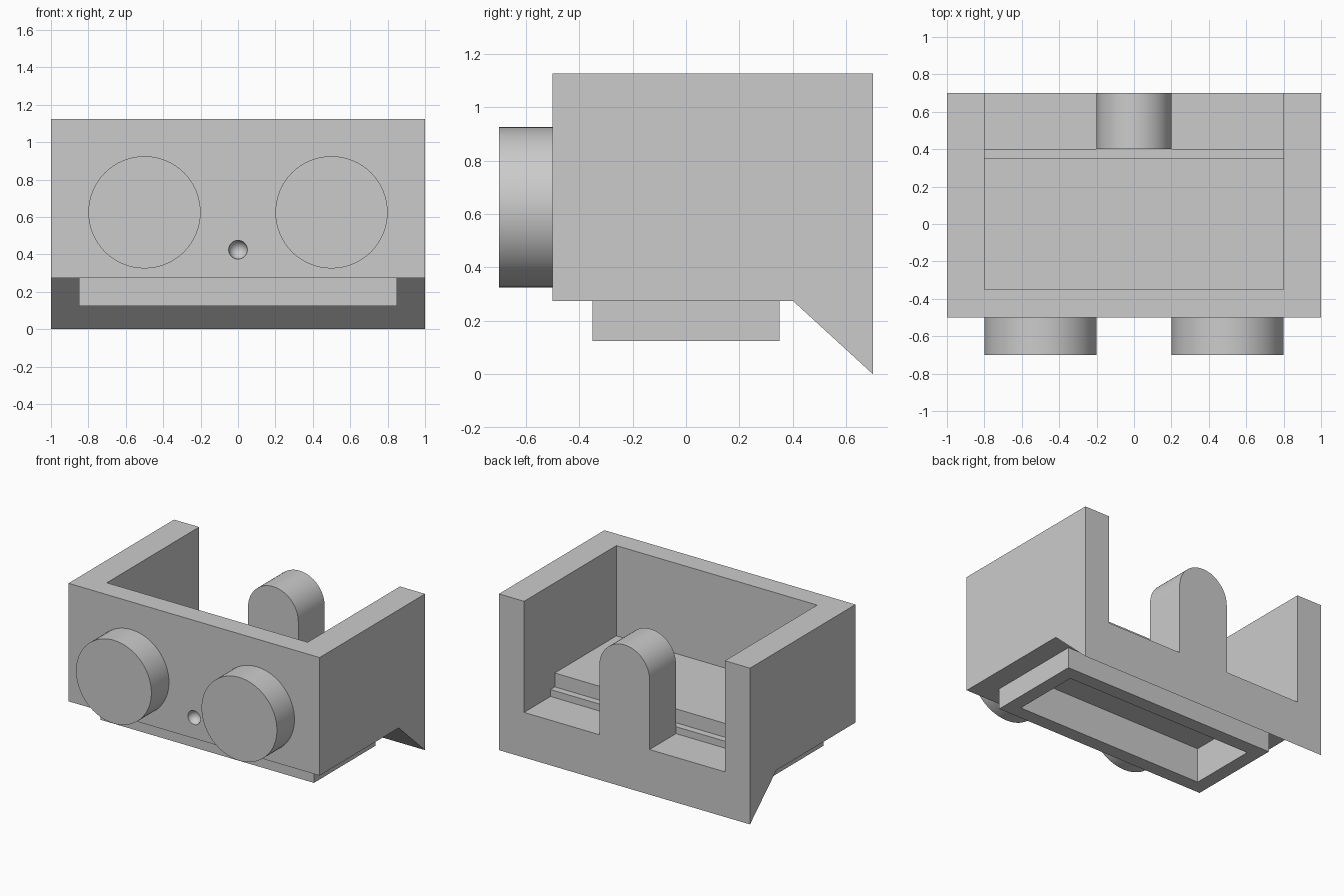
import bpy
import bmesh
import math
from mathutils import Vector

if "Cube" in bpy.data.objects:
    bpy.data.objects.remove(bpy.data.objects["Cube"], do_unlink=True)

GREY = (0.6, 0.6, 0.6, 1.0)
grey = bpy.data.materials.new("light_grey")
grey.use_nodes = True
grey.diffuse_color = GREY
grey.node_tree.nodes["Principled BSDF"].inputs["Base Color"].default_value = GREY


def add_object(name, bm):
    bmesh.ops.recalc_face_normals(bm, faces=bm.faces)
    mesh = bpy.data.meshes.new(name)
    bm.to_mesh(mesh)
    bm.free()
    mesh.materials.append(grey)
    obj = bpy.data.objects.new(name, mesh)
    bpy.context.collection.objects.link(obj)
    return obj


def prism(name, points, sweep):
    """Closed outline of 3D points swept along a vector."""
    bm = bmesh.new()
    face = bm.faces.new([bm.verts.new(p) for p in points])
    swept = bmesh.ops.extrude_face_region(bm, geom=[face])
    verts = [v for v in swept["geom"] if isinstance(v, bmesh.types.BMVert)]
    bmesh.ops.translate(bm, verts=verts, vec=Vector(sweep))
    return add_object(name, bm)


def side_prism(name, outline, half_width):
    """(y, z) outline swept evenly across x."""
    return prism(name, [(-half_width, y, z) for y, z in outline], (2 * half_width, 0, 0))


def box(name, half_x, half_y, z0, z1):
    outline = [(-half_y, z0), (half_y, z0), (half_y, z1), (-half_y, z1)]
    return side_prism(name, outline, half_x)


def arc(cx, cz, radius, sweep, steps, y):
    return [(cx + radius * math.cos(sweep * i / steps), y,
             cz + radius * math.sin(sweep * i / steps)) for i in range(steps + 1)]


def smooth(obj):
    bpy.ops.object.select_all(action="DESELECT")
    obj.select_set(True)
    bpy.context.view_layer.objects.active = obj
    bpy.ops.object.shade_smooth_by_angle(angle=math.radians(30))


def combine(target, tool, operation):
    mod = target.modifiers.new(operation, "BOOLEAN")
    mod.operation = operation
    mod.solver = "EXACT"
    mod.object = tool
    bpy.context.view_layer.objects.active = target
    bpy.ops.object.modifier_apply(modifier=mod.name)
    bpy.data.objects.remove(tool, do_unlink=True)


# Housing block with the sloping lip under its back edge
BASE, TOP, FRONT, BACK = 0.275, 1.125, -0.5, 0.7
housing = side_prism("housing", [(FRONT, BASE), (0.4, BASE), (BACK, 0), (BACK, TOP), (FRONT, TOP)], 1.0)

# Tray opening: raised floor, small step and low back sill
combine(housing, side_prism("tray_cutter", [
    (-0.35, 0.475), (0.35, 0.475), (0.35, 0.375), (0.4, 0.375),
    (0.4, 0.325), (0.9, 0.325), (0.9, 1.4), (-0.35, 1.4)], 0.8), "DIFFERENCE")

# Hollow foot frame below
combine(housing, box("foot_frame", 0.85, 0.35, 0.125, 0.3), "UNION")
combine(housing, box("foot_cutter", 0.75, 0.25, 0.0, 0.375), "DIFFERENCE")

# Round-topped post on the back sill
post = [(-0.2, 0.4, 0.3), (0.2, 0.4, 0.3)] + arc(0, 0.825, 0.2, math.pi, 32, 0.4)
combine(housing, prism("post", post, (0, 0.3, 0)), "UNION")

# Small round dimple in the front
bm = bmesh.new()
bmesh.ops.create_uvsphere(bm, u_segments=32, v_segments=16, radius=0.05)
bmesh.ops.translate(bm, verts=bm.verts, vec=(0, FRONT, 0.425))
combine(housing, add_object("dimple_cutter", bm), "DIFFERENCE")
smooth(housing)

# Two round front discs
for name, x in (("left_disc", 0.5), ("right_disc", -0.5)):
    ring = arc(x, 0.625, 0.3, 2 * math.pi, 64, FRONT)[:-1]
    smooth(prism(name, ring, (0, -0.2, 0)))
